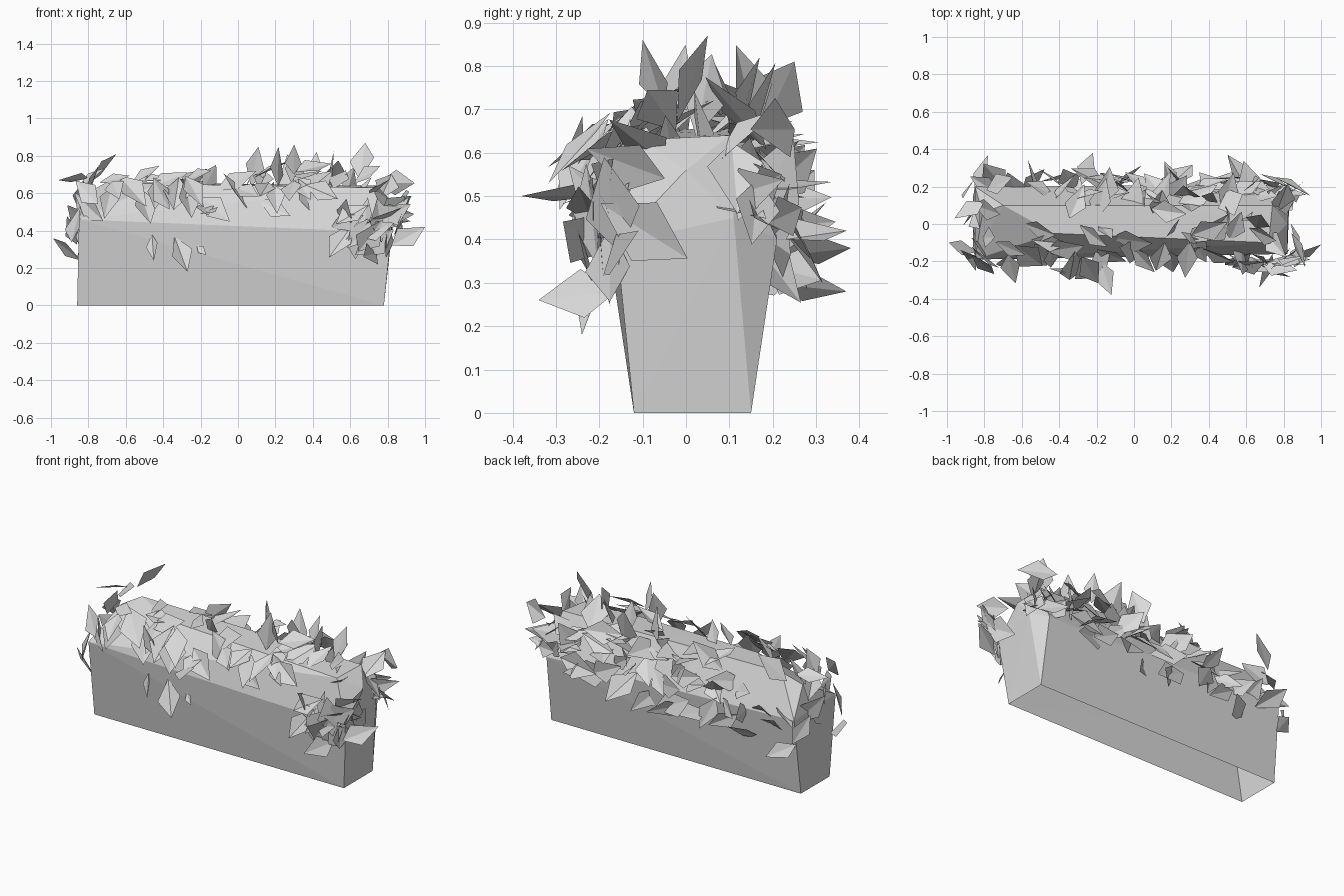
import bpy
import bmesh
import random
from mathutils import Vector

random.seed(8)
cube = bpy.data.objects.get("Cube")
if cube:
    bpy.data.objects.remove(cube, do_unlink=True)

grey = bpy.data.materials.new("plain grey")
grey.use_nodes = True
colour = (0.7, 0.7, 0.7, 1)
grey.diffuse_color = colour
grey.node_tree.nodes["Principled BSDF"].inputs["Base Color"].default_value = colour


def finish(bm, name):
    mesh = bpy.data.meshes.new(name)
    bm.to_mesh(mesh)
    bm.free()
    mesh.materials.append(grey)
    obj = bpy.data.objects.new(name, mesh)
    bpy.context.collection.objects.link(obj)


# Faceted hedge body: a tapered shell with sloping shoulders
body_points = [
    (-.86, -.12, 0), (-.86, .15, 0), (.78, -.12, 0), (.78, .15, 0),
    (-.85, -.19, .46), (-.85, .2, .45),
    (.82, -.16, .39), (.83, .11, .45), (.77, .21, .4),
    (.82, 0, .56), (-.81, .06, .6),
    (-.7, .1, .66), (-.43, -.05, .65),
    (.72, -.1, .63), (.74, .1, .64),
]
bm = bmesh.new()
for point in body_points:
    bm.verts.new(point)
hull = bmesh.ops.convex_hull(bm, input=bm.verts)
bmesh.ops.delete(bm, geom=hull["geom_interior"], context='VERTS')
bmesh.ops.recalc_face_normals(bm, faces=bm.faces)
# The underside is open
underside = [f for f in bm.faces if all(v.co.z < .01 for v in f.verts)]
bmesh.ops.delete(bm, geom=underside, context='FACES')
finish(bm, "hedge_body")


def random_direction():
    return Vector([random.gauss(0, 1) for _ in range(3)]).normalized()


def add_leaf(bm, base, tip, facing):
    """Kite-shaped leaf, creased along its midrib."""
    base, tip = Vector(base), Vector(tip)
    along = tip - base
    side = along.cross(facing + random_direction() * .5).normalized()
    fold = side.cross(along).normalized()
    half = along.length * random.uniform(.24, .34)
    middle = base + along * random.uniform(.4, .6)
    lift = fold * half * random.uniform(.1, .35)
    root, end = bm.verts.new(base), bm.verts.new(tip)
    left = bm.verts.new(middle + side * half + lift)
    right = bm.verts.new(middle - side * half + lift - along * .1)
    bm.faces.new((root, end, left))
    bm.faces.new((root, right, end))


def outward_at(p):
    end_push = (p.x / abs(p.x)) * .3 if abs(p.x) > .76 else 0
    return Vector((end_push, p.y, max(p.z - .4, 0))).normalized()


# Leaf clumps: count, ranges of leaf centres in x, y and z, growing direction
clumps = {
    "left_end_leaves": (10, (-.89, -.76), (-.22, .2), (.36, .68), (-.2, 0, 1)),
    "front_top_leaves": (13, (-.74, .05), (-.25, -.14), (.5, .62), (.3, -.6, -.7)),
    "left_top_leaves": (8, (-.8, 0), (-.14, .12), (.66, .7), (.6, -.3, .5)),
    "middle_front_leaves": (7, (.1, .45), (-.21, -.1), (.5, .64), (.2, -.5, -.6)),
    "middle_top_leaves": (11, (.08, .55), (-.05, .2), (.66, .75), (.4, .2, .6)),
    "right_top_leaves": (5, (.5, .8), (-.12, .12), (.6, .7), (.2, -.1, .7)),
    "front_right_leaves": (14, (.54, .84), (-.24, -.17), (.33, .5), (.4, -.4, .6)),
    "right_end_leaves": (6, (.82, .89), (-.22, -.08), (.38, .6), (.7, -.3, .6)),
    "right_back_leaves": (8, (.76, .85), (.11, .2), (.45, .66), (.8, .1, -.3)),
    "back_top_leaves": (20, (-.4, .8), (.12, .21), (.54, .66), (.5, .4, .2)),
    "back_shoulder_leaves": (24, (-.82, .82), (.19, .26), (.42, .56), (-.6, .4, .1)),
    "back_low_leaves": (8, (-.6, .5), (.2, .26), (.29, .4), (.6, .5, -.3)),
}
for name, (count, xs, ys, zs, growth) in clumps.items():
    bm = bmesh.new()
    for i in range(count):
        x = xs[0] + (xs[1] - xs[0]) * (i + random.random()) / count
        centre = Vector((x, random.uniform(*ys), random.uniform(*zs)))
        along = Vector(growth).normalized() + random_direction() * .7
        along = along.normalized() * random.uniform(.17, .25)
        add_leaf(bm, centre - along / 2, centre + along / 2, outward_at(centre))
    finish(bm, name)

# Single leaves low on the front or sticking out of the outline: base and tip
single_leaves = [
    ((-.46, -.18, .38), (-.45, -.21, .24)),
    ((-.34, -.17, .37), (-.27, -.24, .18)),
    ((-.22, -.17, .32), (-.17, -.2, .27)),
    ((.65, -.02, .67), (.68, .05, .87)),
    ((-.18, -.2, .5), (-.12, -.38, .5)),
    ((-.28, .21, .36), (-.22, .38, .38)),
    ((.58, .23, .4), (.5, .37, .42)),
    ((-.84, -.15, .24), (-.99, -.1, .36)),
    ((.82, -.19, .32), (1, -.11, .42)),
    ((-.79, .18, .66), (-.65, .25, .81)),
    ((-.8, .12, .68), (-.96, .03, .67)),
    ((.74, -.16, .28), (.67, -.34, .26)),
    ((.3, -.05, .7), (.3, -.1, .86)),
    ((.4, .12, .66), (.42, .17, .82)),
    ((-.85, .18, .3), (-.78, .37, .28)),
]
bm = bmesh.new()
for base, tip in single_leaves:
    add_leaf(bm, base, tip, outward_at(Vector(base)) + Vector((0, 0, .4)))
finish(bm, "single_leaves")
